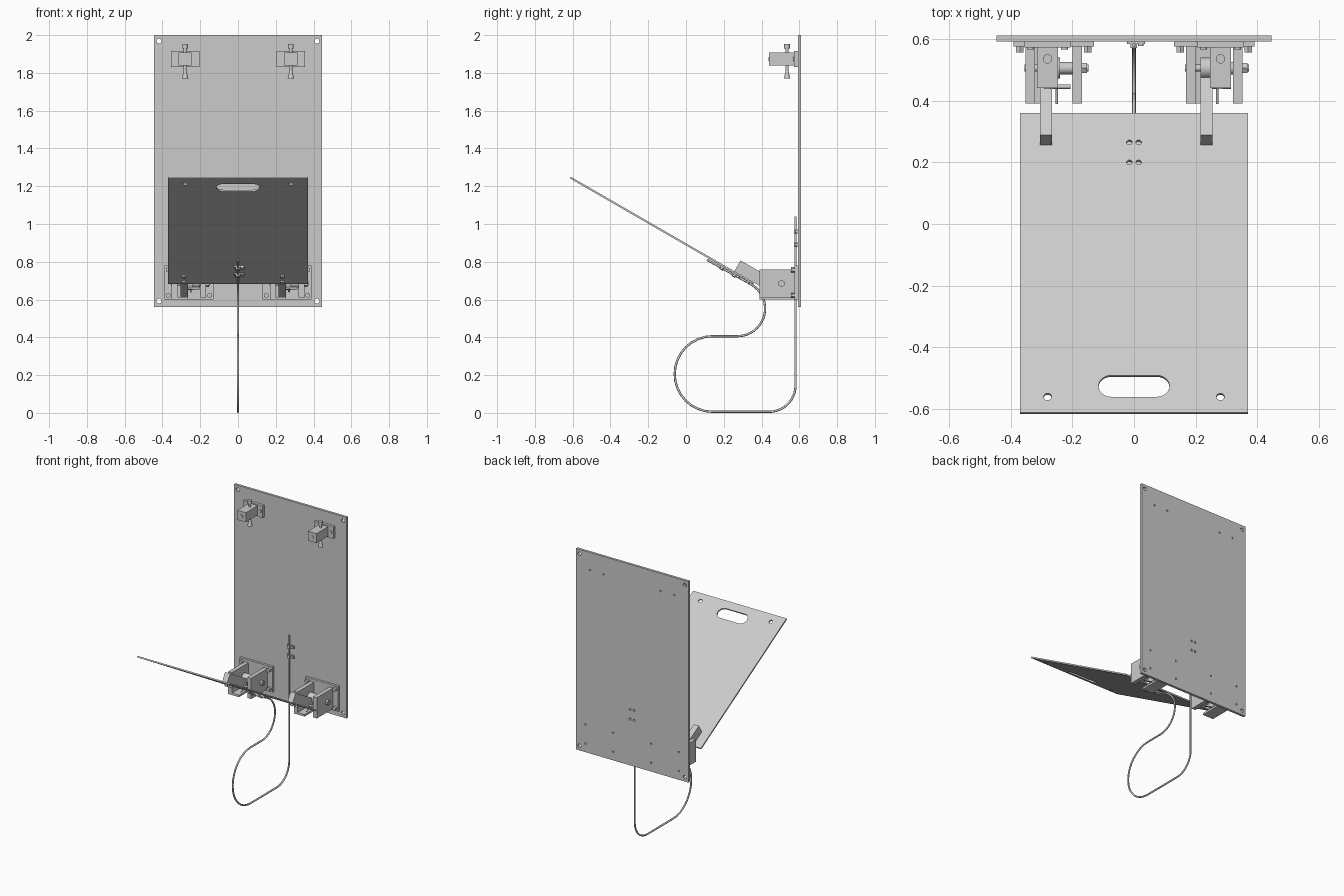
import bpy
import bmesh
from math import radians, cos, sin
from mathutils import Matrix, Vector

if "Cube" in bpy.data.objects:
    bpy.data.objects.remove(bpy.data.objects["Cube"])

grey = bpy.data.materials.new("plain grey")
grey.use_nodes = True
grey.diffuse_color = (0.6, 0.6, 0.6, 1)
grey.node_tree.nodes["Principled BSDF"].inputs["Base Color"].default_value = (0.6, 0.6, 0.6, 1)

# Leaf frame: local y runs down the slope, local z is its upper normal
LEAF = Matrix.Translation((0, -0.61, 1.25)) @ Matrix.Rotation(radians(-30), 4, 'X')
WORLD = Matrix.Identity(4)


def add(name, bm, frame=WORLD, smooth=False):
    bmesh.ops.recalc_face_normals(bm, faces=bm.faces)
    mesh = bpy.data.meshes.new(name)
    bm.to_mesh(mesh)
    bm.free()
    mesh.materials.append(grey)
    ob = bpy.data.objects.new(name, mesh)
    ob.matrix_world = frame
    bpy.context.collection.objects.link(ob)
    if smooth:
        bpy.ops.object.select_all(action='DESELECT')
        ob.select_set(True)
        bpy.context.view_layer.objects.active = ob
        bpy.ops.object.shade_smooth_by_angle(angle=radians(35))
    return ob


def box(name, lo, hi, frame=WORLD):
    lo, hi = Vector(lo), Vector(hi)
    bm = bmesh.new()
    bmesh.ops.create_cube(bm, size=1)
    for v in bm.verts:
        v.co = (lo + hi) / 2 + Vector(a * b for a, b in zip(v.co, hi - lo))
    return add(name, bm, frame)


def put_rod(bm, a, b, r, r2=None, sides=24):
    a, b = Vector(a), Vector(b)
    turn = (b - a).to_track_quat('Z', 'Y').to_matrix().to_4x4()
    bmesh.ops.create_cone(bm, cap_ends=True, segments=sides, radius1=r,
                          radius2=r if r2 is None else r2, depth=(b - a).length,
                          matrix=Matrix.Translation((a + b) / 2) @ turn)


def rod(name, a, b, r, r2=None, sides=24, frame=WORLD):
    bm = bmesh.new()
    put_rod(bm, a, b, r, r2, sides)
    return add(name, bm, frame, smooth=sides > 8)


def cut(ob, bm):
    """Subtract the cutter from the object and bake the result."""
    cutter = add("cutter", bm, ob.matrix_world.copy())
    cutter.hide_render = True
    mod = ob.modifiers.new("holes", 'BOOLEAN')
    mod.operation, mod.solver, mod.object = 'DIFFERENCE', 'EXACT', cutter
    bpy.context.view_layer.update()
    graph = bpy.context.evaluated_depsgraph_get()
    baked = bpy.data.meshes.new_from_object(ob.evaluated_get(graph))
    ob.modifiers.clear()
    ob.data = baked
    bpy.data.objects.remove(cutter)


# Back plate with corner, bracket, hinge and clip holes
plate = box("back_plate", (-0.445, 0.592, 0.56), (0.445, 0.61, 2))
holes = [(s * 0.418, z, 0.013) for s in (-1, 1) for z in (0.592, 1.968)]
holes += [(s * 0.28 + d, 1.873, 0.006) for s in (-1, 1) for d in (-0.055, 0.055)]
holes += [(s * 0.26 + d, z, 0.006) for s in (-1, 1) for d in (-0.11, 0.11) for z in (0.622, 0.758)]
holes += [(x, z, 0.008) for x in (-0.015, 0.015) for z in (0.89, 0.96)]
bm = bmesh.new()
for x, z, r in holes:
    put_rod(bm, (x, 0.55, z), (x, 0.65, z), r)
cut(plate, bm)

# Sloping leaf with a rounded handle slot
leaf = box("leaf", (-0.37, 0, -0.01), (0.37, 1.12, 0), LEAF)
bm = bmesh.new()
for s in (-1, 1):
    put_rod(bm, (s * 0.28, 0.058, -0.05), (s * 0.28, 0.058, 0.05), 0.013)
    for y in (0.935, 1.01):
        put_rod(bm, (s * 0.015, y, -0.05), (s * 0.015, y, 0.05), 0.009)
outline = []
for side, start in ((1, -90), (-1, 90)):
    for i in range(13):
        a = radians(start + 15 * i)
        outline.append(bm.verts.new((side * 0.075 + 0.04 * cos(a), 0.098 + 0.04 * sin(a), -0.05)))
face = bm.faces.new(outline)
top = bmesh.ops.extrude_face_region(bm, geom=[face])["geom"]
bmesh.ops.translate(bm, vec=(0, 0, 0.1), verts=[g for g in top if isinstance(g, bmesh.types.BMVert)])
cut(leaf, bm)

# Upper latch brackets with a vertical pin
for side, s in (("right", -1), ("left", 1)):
    x, z = s * 0.28, 1.873
    box(side + "_latch_base", (x - 0.075, 0.572, z - 0.042), (x + 0.075, 0.592, z + 0.042))
    box(side + "_latch_block", (x - 0.034, 0.44, z - 0.034), (x + 0.034, 0.573, z + 0.034))
    for d in (-0.055, 0.055):
        rod(side + "_latch_screw", (x + d, 0.566, z), (x + d, 0.575, z), 0.011)
    rod(side + "_latch_front_screw", (x, 0.437, z), (x, 0.45, z), 0.011)
    rod(side + "_latch_pin", (x, 0.535, 1.79), (x, 0.535, 1.94), 0.008)
    rod(side + "_latch_pin_foot", (x, 0.535, 1.77), (x, 0.535, 1.81), 0.017, 0.008)
    rod(side + "_latch_pin_head", (x, 0.535, 1.93), (x, 0.535, 1.952), 0.015)

# Lower hinges: two identical units, not mirrored
for side, s in (("right", -1), ("left", 1)):
    x, n = s * 0.26, side + "_hinge_"
    box(n + "base", (x - 0.13, 0.575, 0.6), (x + 0.13, 0.592, 0.78))
    for d in (-0.11, 0.11):
        for z in (0.622, 0.758):
            rod(n + "bolt", (x + d, 0.556, z), (x + d, 0.58, z), 0.014, sides=6)
    for d in (-0.076, 0.076):
        box(n + "cheek", (x + d - 0.015, 0.39, 0.612), (x + d + 0.015, 0.577, 0.76))
    box(n + "stop", (x - 0.091, 0.39, 0.6), (x - 0.005, 0.577, 0.614))
    rod(n + "axle", (x - 0.094, 0.505, 0.685), (x + 0.112, 0.505, 0.685), 0.011)
    rod(n + "nut", (x + 0.09, 0.505, 0.685), (x + 0.107, 0.505, 0.685), 0.019, sides=6)
    rod(n + "hub", (x - 0.045, 0.505, 0.685), (x + 0.02, 0.505, 0.685), 0.034)
    rod(n + "collar", (x + 0.02, 0.505, 0.685), (x + 0.06, 0.505, 0.685), 0.02)
    rod(n + "spring_pin", (x - 0.01, 0.445, 0.66), (x + 0.055, 0.445, 0.66), 0.007)
    rod(n + "spring_leg", (x + 0.01, 0.39, 0.64), (x + 0.01, 0.46, 0.66), 0.004)
    box(n + "arm", (x - 0.045, 1, 0), (x - 0.005, 1.275, 0.066), LEAF)
    for y in (1.03, 1.09):
        rod(n + "arm_screw", (x - 0.025, y, -0.022), (x - 0.025, y, 0), 0.012, sides=6, frame=LEAF)

# Cable clips on the plate and under the leaf
for z in (0.89, 0.96):
    box("plate_clip", (-0.022, 0.584, z - 0.011), (0.035, 0.593, z + 0.011))
    rod("plate_clip_screw", (0.022, 0.577, z), (0.022, 0.59, z), 0.009)
    box("plate_clip_loop", (-0.012, 0.571, z - 0.011), (0.01, 0.585, z + 0.011))
for y in (0.935, 1.01):
    box("leaf_clip", (-0.022, y - 0.011, -0.018), (0.035, y + 0.011, -0.01), LEAF)
    rod("leaf_clip_screw", (0.022, y, -0.026), (0.022, y, -0.012), 0.009, frame=LEAF)
    box("leaf_clip_loop", (-0.012, y - 0.011, -0.029), (0.01, y + 0.011, -0.017), LEAF)


# Hanging cable made of straight runs and arcs
def arc(cy, cz, r, start, end):
    return [(0, cy + r * cos(radians(start + (end - start) * i / 16)),
             cz + r * sin(radians(start + (end - start) * i / 16))) for i in range(17)]


path = [tuple(LEAF @ Vector((0, 0.845, -0.02)))]
path += arc(0.272, 0.553, 0.147, 60, -90)
path += arc(0.14, 0.206, 0.2, 90, 270)
path += arc(0.44, 0.146, 0.14, 270, 360)
path.append((0, 0.58, 1.04))
curve = bpy.data.curves.new("cable", 'CURVE')
curve.dimensions = '3D'
curve.bevel_depth = 0.006
curve.bevel_resolution = 2
curve.use_fill_caps = True
spline = curve.splines.new('POLY')
spline.points.add(len(path) - 1)
for point, co in zip(spline.points, path):
    point.co = (*co, 1)
curve.materials.append(grey)
bpy.context.collection.objects.link(bpy.data.objects.new("cable", curve))
